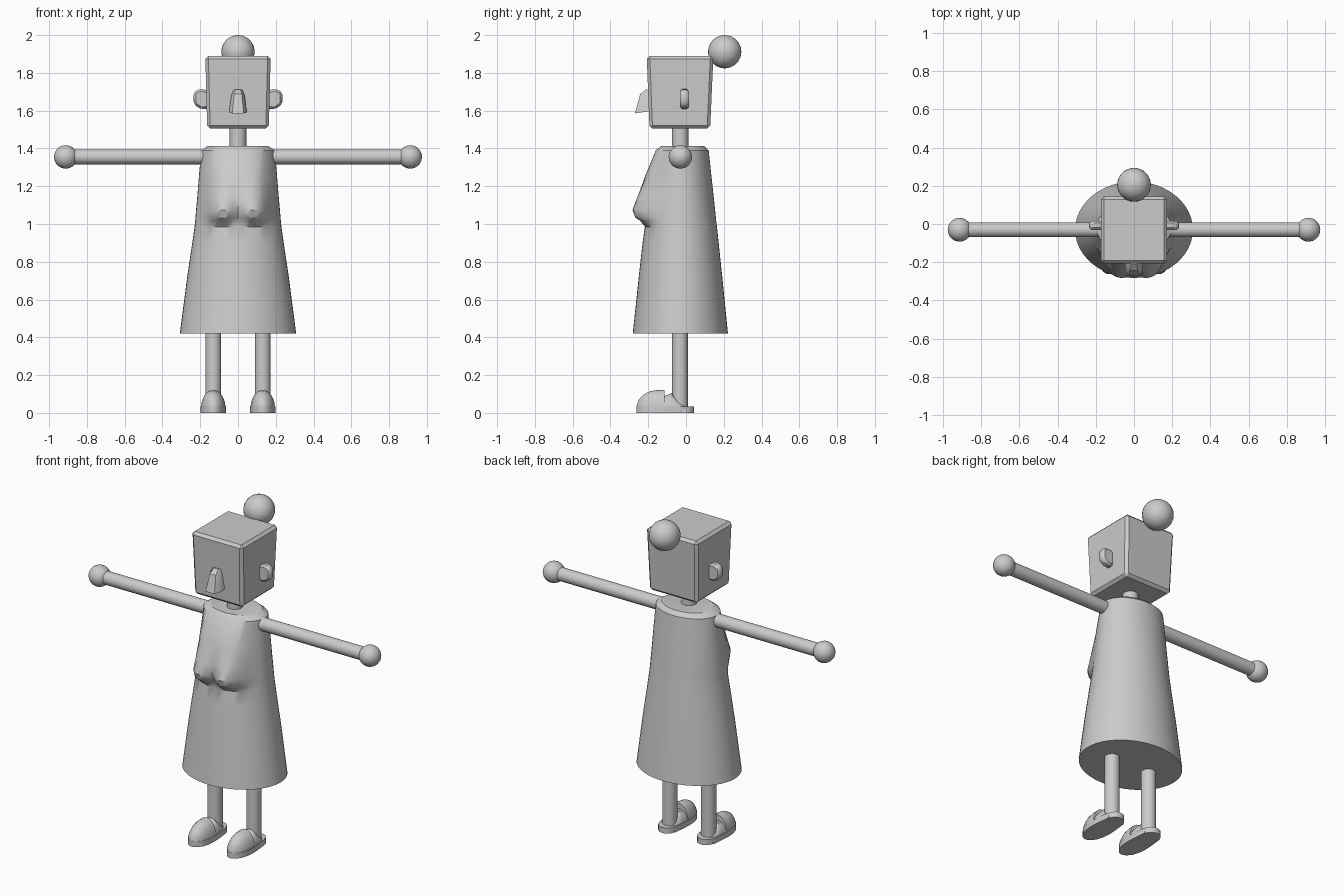
import bpy, bmesh, math
from mathutils import Vector

if "Cube" in bpy.data.objects:
    bpy.data.objects.remove(bpy.data.objects["Cube"])

CY = -0.03  # body axis in y


def finish(ob, name, angle=35):
    ob.name = name
    bpy.ops.object.select_all(action='DESELECT')
    ob.select_set(True)
    bpy.context.view_layer.objects.active = ob
    bpy.ops.object.shade_smooth_by_angle(angle=math.radians(angle))
    return ob


def loft(name, rings, angle=35, bevel=0):
    """Skin a list of equal-length closed rings and cap both ends."""
    bm = bmesh.new()
    vs = [[bm.verts.new(p) for p in r] for r in rings]
    n = len(vs[0])
    for a, b in zip(vs, vs[1:]):
        for i in range(n):
            j = (i + 1) % n
            bm.faces.new((a[i], a[j], b[j], b[i]))
    bm.faces.new(vs[0])
    bm.faces.new(vs[-1])
    bmesh.ops.recalc_face_normals(bm, faces=bm.faces)
    if bevel:
        bmesh.ops.bevel(bm, geom=bm.edges[:], offset=bevel, segments=1,
                        affect='EDGES', clamp_overlap=True)
    me = bpy.data.meshes.new(name)
    bm.to_mesh(me)
    bm.free()
    ob = bpy.data.objects.new(name, me)
    bpy.context.collection.objects.link(ob)
    return finish(ob, name, angle)


def rod(name, a, b, r):
    a, b = Vector(a), Vector(b)
    bpy.ops.mesh.primitive_cylinder_add(vertices=24, radius=r, depth=(b - a).length,
                                        location=(a + b) / 2)
    ob = bpy.context.object
    ob.rotation_euler = (b - a).to_track_quat('Z', 'Y').to_euler()
    return finish(ob, name)


def ball(name, loc, r):
    bpy.ops.mesh.primitive_uv_sphere_add(segments=32, ring_count=16, radius=r, location=loc)
    return finish(bpy.context.object, name, 60)


def smooth(t):
    t = max(0.0, min(1.0, t))
    return t * t * (3 - 2 * t)


# Dress: z, half width, front y, back y, bust amount, centre cleft
SECTIONS = [
    (0.42, 0.308, -0.282, 0.222, 0, 0), (0.72, 0.269, -0.250, 0.192, 0, 0),
    (0.90, 0.242, -0.230, 0.173, 0, 0), (0.985, 0.230, -0.218, 0.164, 0.0, 0),
    (1.015, 0.227, -0.214, 0.160, 0.035, 0.03), (1.035, 0.225, -0.211, 0.158, 0.068, 0.05),
    (1.075, 0.222, -0.205, 0.154, 0.088, 0.045), (1.14, 0.216, -0.196, 0.147, 0.070, 0.015),
    (1.25, 0.207, -0.178, 0.135, 0.040, 0), (1.39, 0.195, -0.160, 0.120, 0, 0),
    (1.413, 0.160, -0.130, 0.095, 0, 0)]
N = 48
rings = []
for z, w, yf, yb, bust, cleft in SECTIONS:
    ring = []
    for i in range(N):
        t = 2 * math.pi * i / N
        x, s = w * math.cos(t), math.sin(t)
        y = (yf + yb) / 2 + (yb - yf) / 2 * s
        if s < 0:
            y -= bust * smooth((0.205 - abs(x)) / 0.10) - cleft * smooth(1 - abs(x) / 0.07)
        ring.append((x, y, z))
    rings.append(ring)
loft("dress", rings)

# Neck and head block
rod("neck", (0, CY, 1.38), (0, CY, 1.53), 0.044)


def rect(hx, y0, y1, z):
    return [(-hx, y0, z), (hx, y0, z), (hx, y1, z), (-hx, y1, z)]


loft("head", [rect(0.163, -0.193, 0.128, 1.505), rect(0.173, -0.208, 0.145, 1.89)],
     angle=20, bevel=0.016)

# Hair bun
ball("hair_bun", (0, 0.205, 1.912), 0.088)


# Nose: front half width, back half width, front y, front z, back z
def nose_ring(fw, bw, yf, zf, zb):
    yb, ym, zm = -0.185, yf * 0.6 - 0.185 * 0.4, zf * 0.6 + zb * 0.4
    return [(-fw, yf, zf), (fw, yf, zf), (bw, ym, zm),
            (bw, yb, zb), (-bw, yb, zb), (-bw, ym, zm)]


loft("nose", [nose_ring(0.030, 0.048, -0.270, 1.586, 1.598),
              nose_ring(0.020, 0.035, -0.243, 1.687, 1.67),
              nose_ring(0.014, 0.024, -0.212, 1.712, 1.708)])

EAR = [(0.155, 1.61), (0.155, 1.705), (0.198, 1.717),
       (0.235, 1.697), (0.235, 1.635), (0.198, 1.608)]


# Shoe helpers: arched sections along y given as y, half width, height
def arch(cx, y, w, h):
    return [(cx + w * math.cos(math.pi * i / 16), y, h * math.sin(math.pi * i / 16) ** 0.8)
            for i in range(17)]


SOLE = [(-0.262, 0.012), (-0.250, 0.030), (-0.220, 0.051), (-0.180, 0.063), (-0.130, 0.067),
        (-0.070, 0.063), (-0.020, 0.057), (0.015, 0.046), (0.034, 0.030), (0.042, 0.012)]
TOE = [(-0.262, 0.010, 0.035), (-0.250, 0.030, 0.070), (-0.225, 0.049, 0.096),
       (-0.190, 0.060, 0.115), (-0.150, 0.066, 0.121), (-0.115, 0.066, 0.122)]
VAMP = [(-0.118, 0.065, 0.088), (-0.075, 0.062, 0.105), (-0.050, 0.060, 0.080),
        (0.0, 0.055, 0.036)]

for side, s in (("left", -1), ("right", 1)):
    # Arms with ball hands
    rod(side + "_arm", (s * 0.12, CY, 1.355), (s * 0.90, CY, 1.355), 0.039)
    ball(side + "_hand", (s * 0.912, CY, 1.355), 0.062)
    # Ears
    loft(side + "_ear", [[(s * x, y, z) for x, z in EAR] for y in (-0.031, 0.016)],
         bevel=0.012)
    # Legs
    cx = s * 0.131
    rod(side + "_leg", (cx, CY - 0.002, 0.02), (cx, CY - 0.002, 0.46), 0.042)
    # Shoes
    outline = [(cx + w, y) for y, w in SOLE] + [(cx - w, y) for y, w in reversed(SOLE)]
    loft(side + "_shoe_sole", [[(x, y, z) for x, y in outline] for z in (0, 0.034)])
    loft(side + "_shoe_toe", [arch(cx, *p) for p in TOE], angle=45)
    loft(side + "_shoe_vamp", [arch(cx, *p) for p in VAMP])
